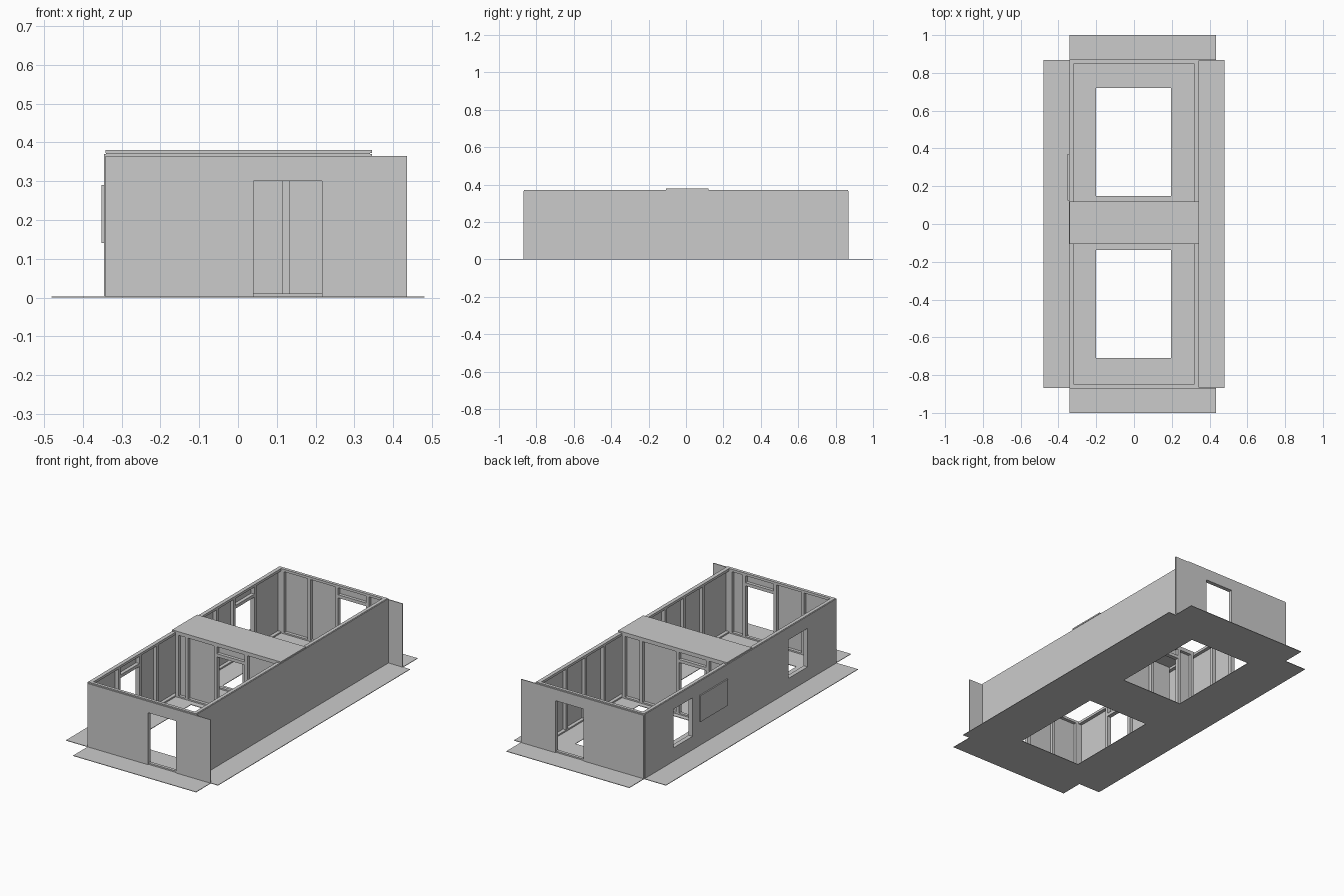
import bpy, bmesh
from mathutils import Vector

cube = bpy.data.objects.get("Cube")
if cube:
    bpy.data.objects.remove(cube)

grey = bpy.data.materials.new("plain grey")
grey.use_nodes = True
grey.diffuse_color = (0.6, 0.6, 0.6, 1)
grey.node_tree.nodes["Principled BSDF"].inputs["Base Color"].default_value = (0.6, 0.6, 0.6, 1)


def place(axis, depth, u, v):
    """Point from a depth along the axis and two in-plane coordinates."""
    return Vector({"x": (depth, u, v), "y": (u, depth, v), "z": (u, v, depth)}[axis])


def finish(name, bm):
    bmesh.ops.recalc_face_normals(bm, faces=bm.faces)
    mesh = bpy.data.meshes.new(name)
    bm.to_mesh(mesh)
    bm.free()
    mesh.materials.append(grey)
    obj = bpy.data.objects.new(name, mesh)
    bpy.context.collection.objects.link(obj)
    return obj


def add_panel(bm, axis, depth, us, vs, holes=()):
    """Flat slab with rectangular openings, holes given as (u0, u1, v0, v1)."""
    def cuts(span, i):
        return sorted(set(span) | {c for h in holes for c in h[i:i + 2]})
    ucuts, vcuts = cuts(us, 0), cuts(vs, 2)
    grid = {}

    def vert(u, v):
        if (u, v) not in grid:
            grid[u, v] = bm.verts.new(place(axis, depth[0], u, v))
        return grid[u, v]

    faces = []
    for u0, u1 in zip(ucuts, ucuts[1:]):
        for v0, v1 in zip(vcuts, vcuts[1:]):
            mu, mv = (u0 + u1) / 2, (v0 + v1) / 2
            if not any(h[0] < mu < h[1] and h[2] < mv < h[3] for h in holes):
                faces.append(bm.faces.new([vert(u0, v0), vert(u1, v0), vert(u1, v1), vert(u0, v1)]))
    out = bmesh.ops.extrude_face_region(bm, geom=faces, use_keep_orig=True)
    moved = [g for g in out["geom"] if isinstance(g, bmesh.types.BMVert)]
    bmesh.ops.translate(bm, verts=moved, vec=place(axis, depth[1] - depth[0], 0, 0))


def panel(name, *args):
    bm = bmesh.new()
    add_panel(bm, *args)
    finish(name, bm)


STUD = 0.018
FRAME_TOP = 0.372
DOOR_TOP = 0.30


def frame(name, axis, depth, us, studs, openings=()):
    """Stud framing: plates, posts, and headers and sills at the openings."""
    bm = bmesh.new()
    lo, hi = us
    add_panel(bm, axis, depth, us, (0.003, 0.011))
    add_panel(bm, axis, depth, us, (FRAME_TOP - 0.014, FRAME_TOP))
    posts = [lo, hi - STUD] + [s - STUD / 2 for s in studs]
    for u0, u1, v0, v1 in openings:
        posts += [u0 - STUD, u1]
        add_panel(bm, axis, depth, (u0, u1), (v1, v1 + STUD))
        if v0 > 0.02:
            add_panel(bm, axis, depth, (u0, u1), (v0 - STUD, v0))
    for p in posts:
        add_panel(bm, axis, depth, (p, p + STUD), (0.011, FRAME_TOP - 0.014))
    finish(name, bm)


# Floor sheet with outer flaps, notched corners and two large openings
notches = [(a, b, c, d) for a, b in ((-0.48, -0.342), (0.435, 0.48))
           for c, d in ((-1, -0.867), (0.867, 1))]
panel("floor_sheet", "z", (0, 0.003), (-0.48, 0.48), (-1, 1),
      notches + [(-0.2, 0.195, 0.147, 0.72), (-0.2, 0.195, -0.71, -0.138)])

# End walls, each with a doorway and an overhang to the left
door = (0.04, 0.217, 0, DOOR_TOP)
for name, s in (("front", -1), ("back", 1)):
    panel(name + "_wall", "y", sorted((s * 0.865, s * 0.87)), (-0.342, 0.435), (0, 0.365), [door])
    frame(name + "_wall_frame", "y", sorted((s * 0.847, s * 0.865)), (-0.32, 0.32), [-0.145], [door])

# Side walls, the right one with two windows
windows = [(-0.605, -0.434, 0.08, 0.30), (0.434, 0.605, 0.08, 0.30)]
for name, s, holes in (("left", 1, []), ("right", -1, windows)):
    panel(name + "_wall", "x", sorted((s * 0.34, s * 0.345)), (-0.865, 0.865), (0, 0.37), holes)
    studs = [-0.27, 0.27] if holes else [-0.615, -0.445, -0.275, 0.275, 0.445, 0.615]
    frame(name + "_wall_frame", "x", sorted((s * 0.32, s * 0.34)), (-0.865, 0.865), studs, holes)

# Partitions on both sides of the middle passage
for name, y, s, x0, x1 in (("front", -0.105, 1, -0.06, 0.115), ("back", 0.12, -1, -0.21, -0.04)):
    gap = (x0, x1, 0, DOOR_TOP)
    panel(name + "_partition", "y", sorted((y + s * 0.018, y + s * 0.023)),
          (-0.32, 0.32), (0.003, FRAME_TOP), [gap])
    frame(name + "_partition_frame", "y", sorted((y, y + s * 0.018)), (-0.32, 0.32),
          [-0.25] if x0 > -0.1 else [0.2], [gap])

# Roof strip over the passage
panel("passage_roof", "z", (FRAME_TOP, 0.38), (-0.342, 0.345), (-0.107, 0.12))

# Board fixed on the outside of the right wall
panel("wall_board", "x", (-0.352, -0.345), (0.125, 0.37), (0.14, 0.29))
